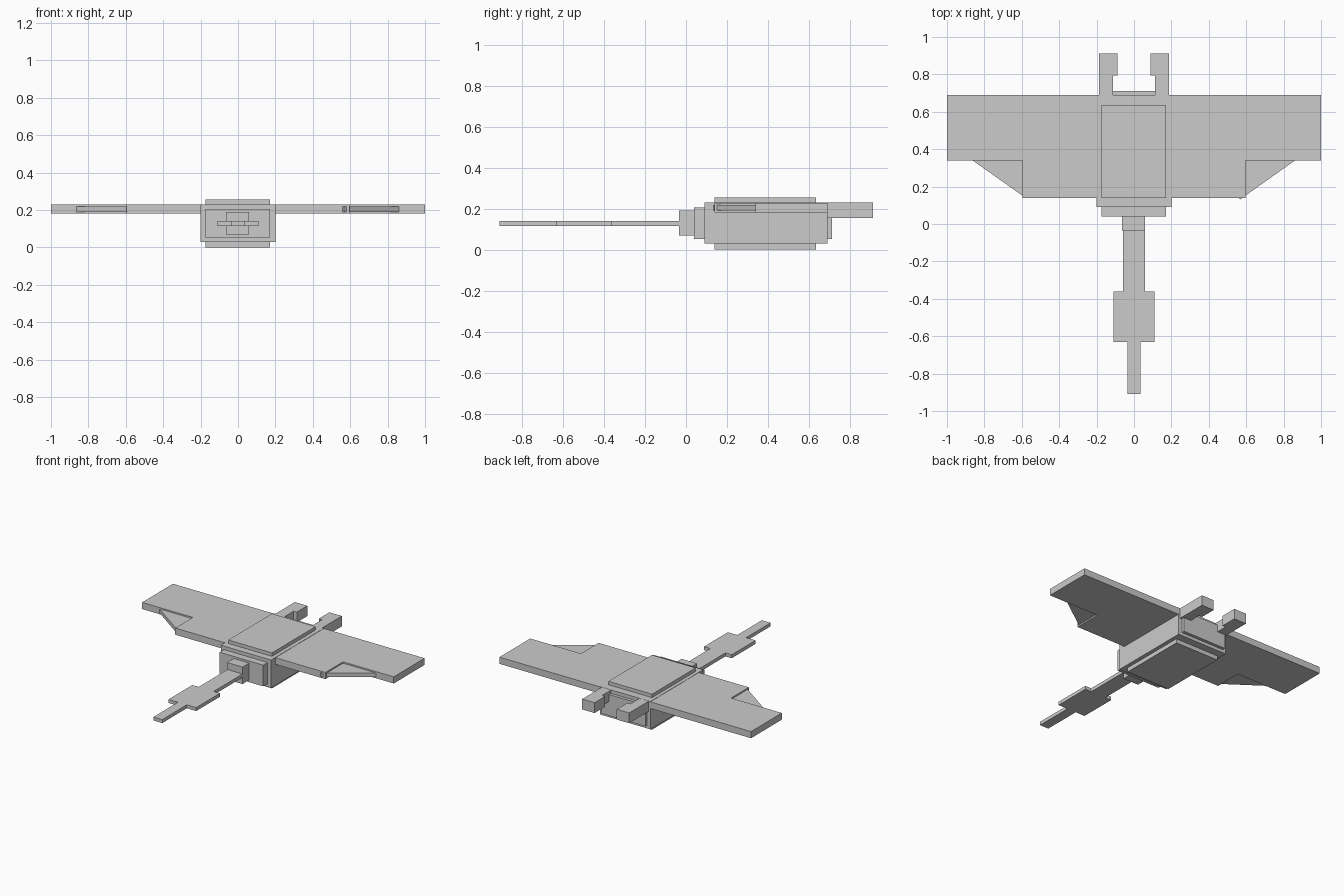
import bpy, bmesh

if "Cube" in bpy.data.objects:
    bpy.data.objects.remove(bpy.data.objects["Cube"])


def prism(name, outline, z0, z1):
    """Extrude a flat top-view outline between two heights."""
    bm = bmesh.new()
    face = bm.faces.new([bm.verts.new((x, y, z0)) for x, y in outline])
    top = bmesh.ops.extrude_face_region(bm, geom=[face])["geom"]
    for v in top:
        if isinstance(v, bmesh.types.BMVert):
            v.co.z = z1
    bmesh.ops.recalc_face_normals(bm, faces=bm.faces)
    mesh = bpy.data.meshes.new(name)
    bm.to_mesh(mesh)
    bm.free()
    obj = bpy.data.objects.new(name, mesh)
    bpy.context.collection.objects.link(obj)
    return obj


def box(name, x0, x1, y0, y1, z0, z1):
    return prism(name, [(x0, y0), (x1, y0), (x1, y1), (x0, y1)], z0, z1)


def symmetric(half):
    """Complete an outline given by its right half, front to back."""
    return half + [(-x, y) for x, y in reversed(half)]


# Body with raised panels on top, bottom, front and back
box("body", -0.2, 0.2, 0.09, 0.69, 0.03, 0.23)
box("top_panel", -0.175, 0.172, 0.14, 0.635, 0.22, 0.255)
box("bottom_panel", -0.175, 0.172, 0.14, 0.635, 0.0, 0.04)
box("front_panel", -0.175, 0.172, 0.04, 0.10, 0.053, 0.205)
box("back_panel", -0.175, 0.172, 0.68, 0.712, 0.053, 0.205)

# Socket and stepped front blade
box("blade_socket", -0.063, 0.06, -0.035, 0.05, 0.068, 0.19)
prism("blade", symmetric([(0.035, -0.91), (0.035, -0.632), (0.11, -0.632),
                          (0.11, -0.362), (0.06, -0.362), (0.06, -0.03)]), 0.115, 0.14)

# Stepped wings
for side, name in ((-1, "left"), (1, "right")):
    prism(name + "_wing", [(side * x, y) for x, y in
          [(0.19, 0.14), (0.597, 0.14), (0.597, 0.34), (1.0, 0.34),
           (1.0, 0.69), (0.19, 0.69)]], 0.18, 0.228)

    # Rear hooked arms
    prism(name + "_rear_arm", [(side * x, y) for x, y in
          [(0.187, 0.68), (0.187, 0.912), (0.088, 0.912), (0.088, 0.793),
           (0.113, 0.793), (0.113, 0.68)]], 0.155, 0.229)

# Thin webs filling the wing steps; the right one pokes past the wing edge
prism("left_web", [(-0.87, 0.345), (-0.59, 0.147), (-0.59, 0.345)], 0.19, 0.218)
prism("right_web", [(0.868, 0.345), (0.567, 0.131), (0.555, 0.145), (0.555, 0.345)], 0.19, 0.218)
